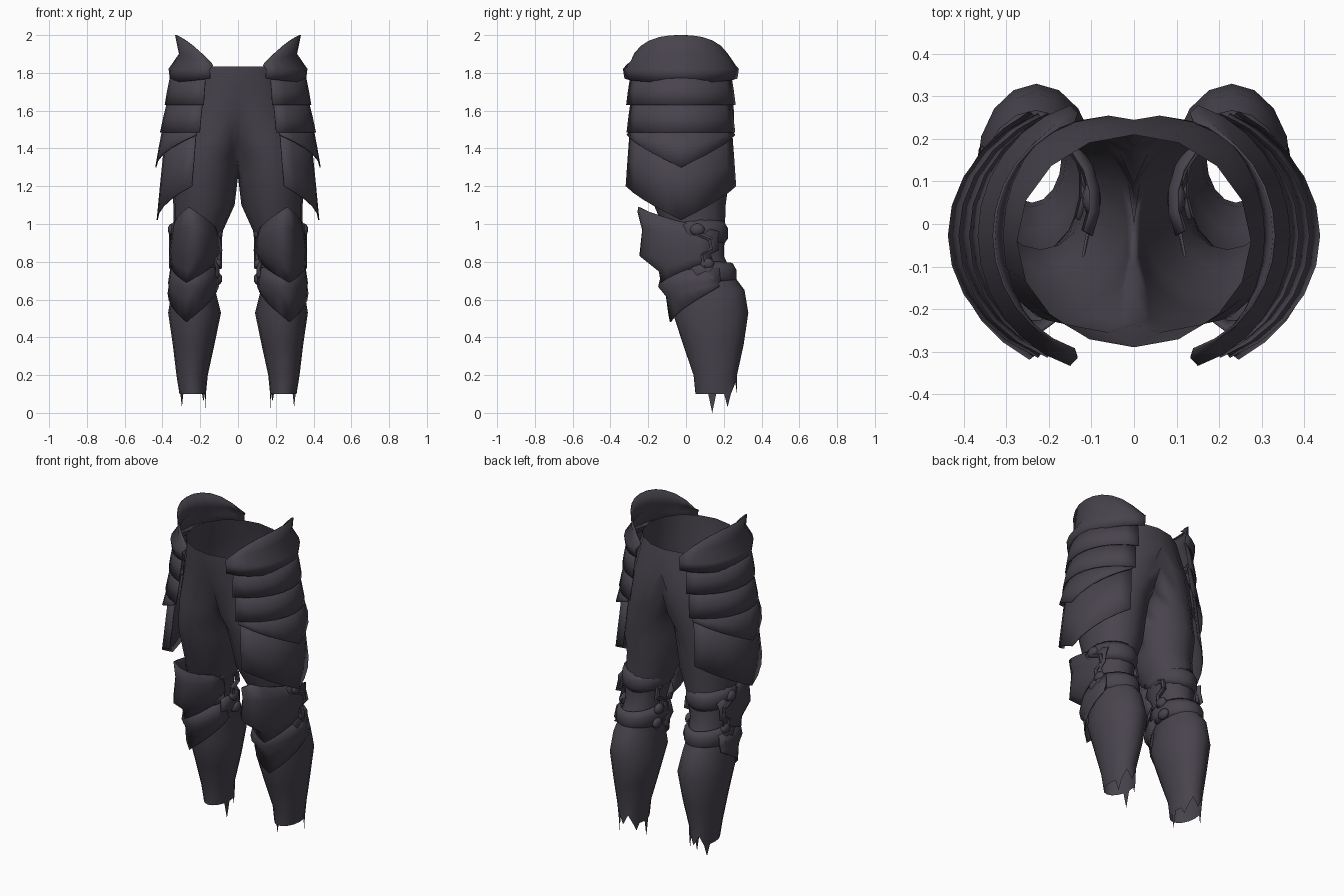
import bpy, bmesh
from math import sin, cos, pi, radians
from mathutils import Matrix, Vector

if "Cube" in bpy.data.objects:
    bpy.data.objects.remove(bpy.data.objects["Cube"], do_unlink=True)

COLOUR = (0.066, 0.057, 0.074, 1)
mat = bpy.data.materials.new("dark plum grey")
mat.use_nodes = True
mat.diffuse_color = COLOUR
bsdf = mat.node_tree.nodes["Principled BSDF"]
bsdf.inputs["Base Color"].default_value = COLOUR
bsdf.inputs["Roughness"].default_value = 0.8


def finish(name, bm, thickness=0, angle=40):
    """Turn a bmesh of the left half into a mirrored, shaded object."""
    bmesh.ops.recalc_face_normals(bm, faces=bm.faces)
    mesh = bpy.data.meshes.new(name)
    bm.to_mesh(mesh)
    bm.free()
    mesh.materials.append(mat)
    obj = bpy.data.objects.new(name, mesh)
    bpy.context.collection.objects.link(obj)
    bpy.ops.object.select_all(action='DESELECT')
    obj.select_set(True)
    bpy.context.view_layer.objects.active = obj
    bpy.ops.object.shade_smooth_by_angle(angle=radians(angle))
    if thickness:
        solid = obj.modifiers.new("thickness", 'SOLIDIFY')
        solid.thickness = thickness
        solid.offset = 0
    mirror = obj.modifiers.new("mirror", 'MIRROR')
    mirror.use_clip = True
    return obj


def shell(name, rows, middle, spread, n=10, power=1.0, keel=0.0, angle=55):
    """Curved plate: rows of (z, cx, cy, rx, ry, lift of the row ends).
    A keel flattens the flanks so that the middle comes to a ridge."""
    bm = bmesh.new()
    grid = []
    for z, cx, cy, rx, ry, lift in rows:
        line = []
        for i in range(n + 1):
            t = 2 * i / n - 1
            a = radians(middle + spread * t)
            s = 1 - keel * sin(pi * abs(t))
            line.append(bm.verts.new((cx + s * rx * cos(a), cy + s * ry * sin(a),
                                      z + lift * abs(t) ** power)))
        grid.append(line)
    for low, high in zip(grid, grid[1:]):
        for i in range(n):
            bm.faces.new((low[i], low[i + 1], high[i + 1], high[i]))
    return finish(name, bm, 0.006, angle)


# Trousers: one leg running up into half of the pelvis, (z, cx, cy, rx, ry)
leg_rings = [
    (0.10, 0.24, 0.16, 0.07, 0.11),
    (0.20, 0.243, 0.155, 0.083, 0.115),
    (0.36, 0.235, 0.145, 0.11, 0.16),
    (0.53, 0.23, 0.13, 0.14, 0.20),
    (0.65, 0.235, 0.12, 0.115, 0.19),
    (0.73, 0.23, 0.09, 0.11, 0.16),
    (0.83, 0.22, 0.07, 0.11, 0.13),
    (0.95, 0.213, 0.05, 0.127, 0.155),
    (1.10, 0.18, 0.02, 0.162, 0.19),
    (1.25, 0.178, 0.01, 0.178, 0.22),
    (1.36, 0.16, 0.0, 0.18, 0.235),
    (1.45, 0.12, 0.0, 0.22, 0.245),
    (1.58, 0.06, 0.0, 0.265, 0.255),
    (1.70, 0.0, -0.02, 0.30, 0.265),
    (1.835, 0.0, -0.04, 0.275, 0.25),
]
N = 16
bm = bmesh.new()
loops = []
for z, cx, cy, rx, ry in leg_rings:
    loops.append([bm.verts.new((max(0, cx + rx * cos(2 * pi * i / N)),
                                cy + ry * sin(2 * pi * i / N), z)) for i in range(N)])
for low, high in zip(loops, loops[1:]):
    for i in range(N):
        j = (i + 1) % N
        quad = (low[i], low[j], high[j], high[i])
        if max(v.co.x for v in quad) > 0.001:
            bm.faces.new(quad)
# Ragged hem: notches cut up at the back, spikes hanging at the sides
for i, depth in ((1, 0.07), (6, 0.04), (8, 0.1)):
    a, b = loops[0][i], loops[0][i + 1]
    tip = a.co.lerp(b.co, 0.5)
    tip.z -= depth
    bm.faces.new((a, b, bm.verts.new(tip)))
for i in (3, 5):
    loops[0][i].co = loops[0][i].co.lerp(loops[1][i].co, 0.6)
finish("trousers", bm, angle=60)

# Hip armour: flared top plate and four overlapping plates below
HX, HY = 0.06, -0.027
shell("hip_plate_top", [
    (2.00, HX, HY, 0.27, 0.28, -0.15),
    (1.90, HX, HY, 0.25, 0.30, -0.06),
    (1.82, HX, HY, 0.305, 0.318, 0.0),
    (1.75, HX, HY, 0.295, 0.31, 0.02),
], 0, 73, n=12, power=2.4)
# (top z, bottom z, top rx, bottom rx, bottom ry, lift, spread)
hip_layers = [
    (1.79, 1.63, 0.295, 0.325, 0.31, 0.0, 68),
    (1.66, 1.485, 0.31, 0.35, 0.312, 0.0, 66),
    (1.52, 1.30, 0.335, 0.375, 0.318, 0.17, 64),
    (1.50, 1.02, 0.32, 0.368, 0.335, 0.18, 60),
]
for k, (top, low, rx0, rx1, ry, lift, spread) in enumerate(hip_layers):
    mid = top * 0.45 + low * 0.55
    shell(f"hip_plate_{k + 2}", [
        (top, HX, HY, rx0, ry - 0.025, 0.0),
        (mid, HX, HY, (rx0 + rx1) / 2 + 0.003, ry - 0.01, lift / 2),
        (low, HX, HY, rx1, ry, lift),
    ], 0, spread)

# Knee armour: ridged cap above, pointed shin guard below
shell("knee_cap", [
    (1.09, 0.225, 0.05, 0.12, 0.315, -0.13),
    (0.98, 0.225, 0.05, 0.13, 0.29, -0.06),
    (0.83, 0.225, 0.05, 0.142, 0.305, 0.03),
    (0.75, 0.23, 0.05, 0.128, 0.20, 0.09),
    (0.69, 0.235, 0.06, 0.125, 0.20, 0.12),
], -73, 97, keel=0.06, angle=60)
shell("shin_guard", [
    (0.77, 0.235, 0.10, 0.12, 0.22, 0.0),
    (0.66, 0.235, 0.10, 0.132, 0.245, 0.04),
    (0.61, 0.235, 0.10, 0.13, 0.205, 0.07),
    (0.48, 0.235, 0.11, 0.135, 0.20, 0.19),
], -74, 94)

# Padded bands round the back of the knee
for name, z, cx, cy, rx, ry in (("upper_knee_band", 0.95, 0.217, 0.055, 0.12, 0.15),
                                ("lower_knee_band", 0.73, 0.23, 0.09, 0.115, 0.16)):
    shell(name, [(z + dz, cx, cy, rx + d, ry + d, 0.02)
                 for dz, d in ((-0.06, -0.01), (-0.025, 0.015), (0.025, 0.015), (0.06, -0.005))],
          90, 120, n=12, angle=60)

# Buckles on both sides of the knee, joined by short hooked straps
bm = bmesh.new()
for side in (-1, 1):
    for y, z, x in ((0.06, 0.97, 0.125), (0.11, 0.79, 0.12), (0.13, 0.71, 0.12)):
        m = Matrix.Translation((0.225 + side * x, y, z)) @ Matrix.Diagonal((0.022, 0.04, 0.033, 1))
        bmesh.ops.create_icosphere(bm, subdivisions=2, radius=1, matrix=m)
    path = [Vector((0.225 + side * 0.125, y, z)) for y, z in
            ((0.06, 0.95), (0.13, 0.92), (0.14, 0.87), (0.09, 0.84), (0.10, 0.77))]
    for a, b in zip(path, path[1:]):
        d = b - a
        m = Matrix.Translation((a + b) / 2) @ d.to_track_quat('Z', 'X').to_matrix().to_4x4()
        bmesh.ops.create_cone(bm, cap_ends=True, segments=6, radius1=0.014,
                              radius2=0.014, depth=d.length + 0.012, matrix=m)
finish("knee_buckles", bm)
